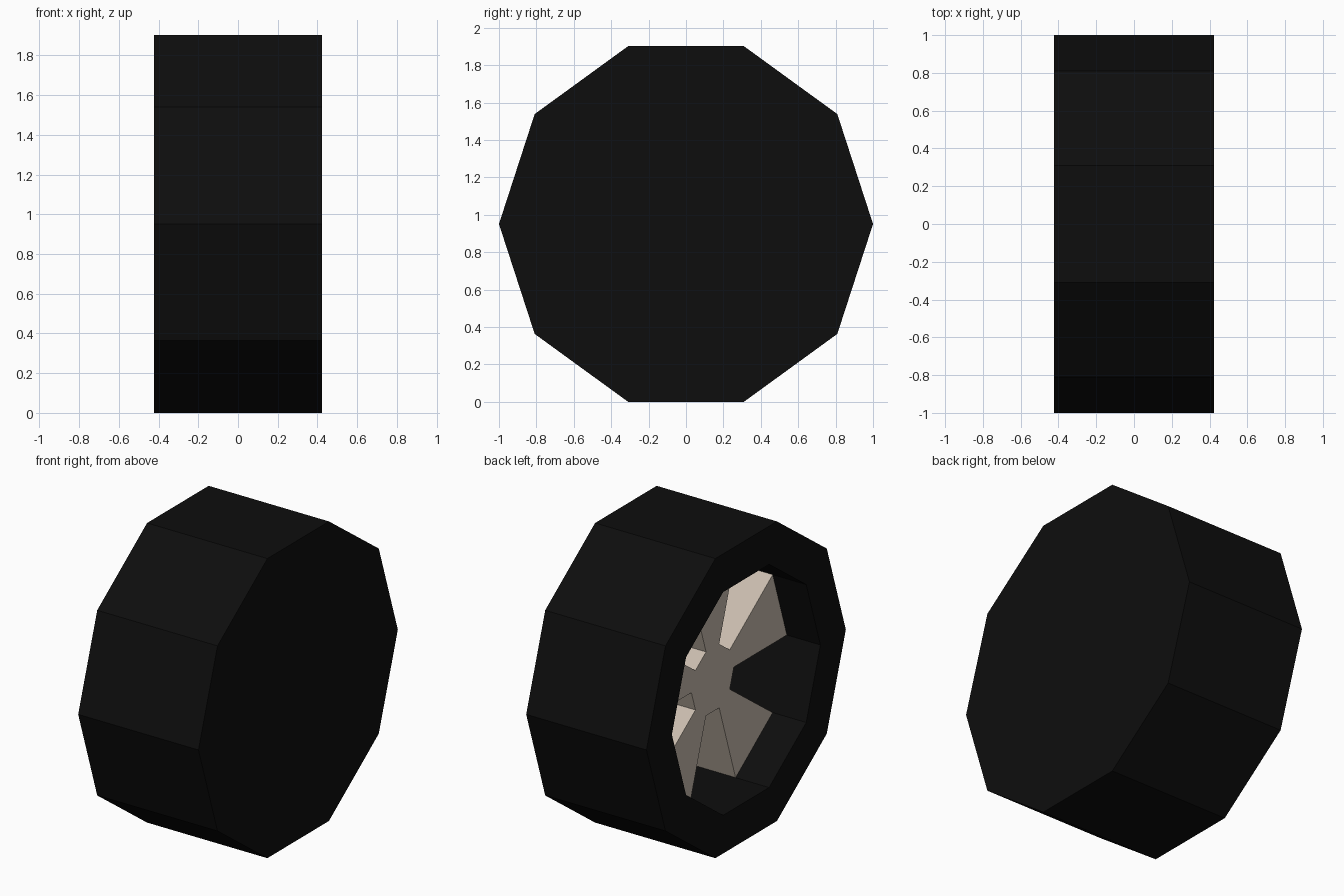
import bpy, bmesh, math

if "Cube" in bpy.data.objects:
    bpy.data.objects.remove(bpy.data.objects["Cube"])

SIDES = 10
R_OUT, R_HOLE, R_HUB = 1.0, 0.745, 0.213
HALF_W = 0.4225          # half the tyre width
X_RIM, X_FLOOR = -0.187, 0.27   # rim face and recess floor
CZ = math.sin(math.radians(72))  # centre height so a flat side rests on z=0


def material(name, rgb):
    m = bpy.data.materials.new(name)
    m.diffuse_color = (*rgb, 1)
    m.use_nodes = True
    m.node_tree.nodes["Principled BSDF"].inputs["Base Color"].default_value = m.diffuse_color
    return m


def finish(bm, name, mat):
    bmesh.ops.recalc_face_normals(bm, faces=bm.faces)
    me = bpy.data.meshes.new(name)
    bm.to_mesh(me)
    bm.free()
    me.materials.append(mat)
    ob = bpy.data.objects.new(name, me)
    bpy.context.collection.objects.link(ob)
    return ob


def point(x, r, k):
    a = math.radians(36 * k)
    return (x, r * math.cos(a), CZ + r * math.sin(a))


black = material("tyre black", (0.0042, 0.0042, 0.0042))
tan = material("rim beige", (0.58, 0.50, 0.42))

# Tyre: ten-sided drum, closed on +x, with a deep recess on -x
bm = bmesh.new()
profile = [(HALF_W, R_OUT), (-HALF_W, R_OUT), (-HALF_W, R_HOLE), (X_FLOOR, R_HOLE)]
rings = [[bm.verts.new(point(x, r, k)) for k in range(SIDES)] for x, r in profile]
for a, b in zip(rings, rings[1:]):
    for k in range(SIDES):
        n = (k + 1) % SIDES
        bm.faces.new((a[k], a[n], b[n], b[k]))
bm.faces.new(rings[0])
bm.faces.new(rings[-1])
finish(bm, "tyre", black)

# Rim: five-spoke star, alternate sectors of the decagon, extruded to the floor
bm = bmesh.new()
outline = []
for k in range(0, SIDES, 2):
    for r, j in ((R_HUB, k), (R_HOLE, k), (R_HOLE, k + 1), (R_HUB, k + 1)):
        outline.append((r, j))
front = [bm.verts.new(point(X_RIM, r, j)) for r, j in outline]
back = [bm.verts.new(point(X_FLOOR, r, j)) for r, j in outline]
hub = [i for i in range(len(outline)) if i % 4 in (0, 3)]
for ring in (front, back):
    bm.faces.new([ring[i] for i in hub])
    for i in range(0, len(outline), 4):
        bm.faces.new(ring[i:i + 4])
for i in range(len(outline)):
    if i % 4 == 1:       # spoke tips sit against the tyre wall
        continue
    n = (i + 1) % len(outline)
    bm.faces.new((front[i], front[n], back[n], back[i]))
finish(bm, "spoked_rim", tan)
